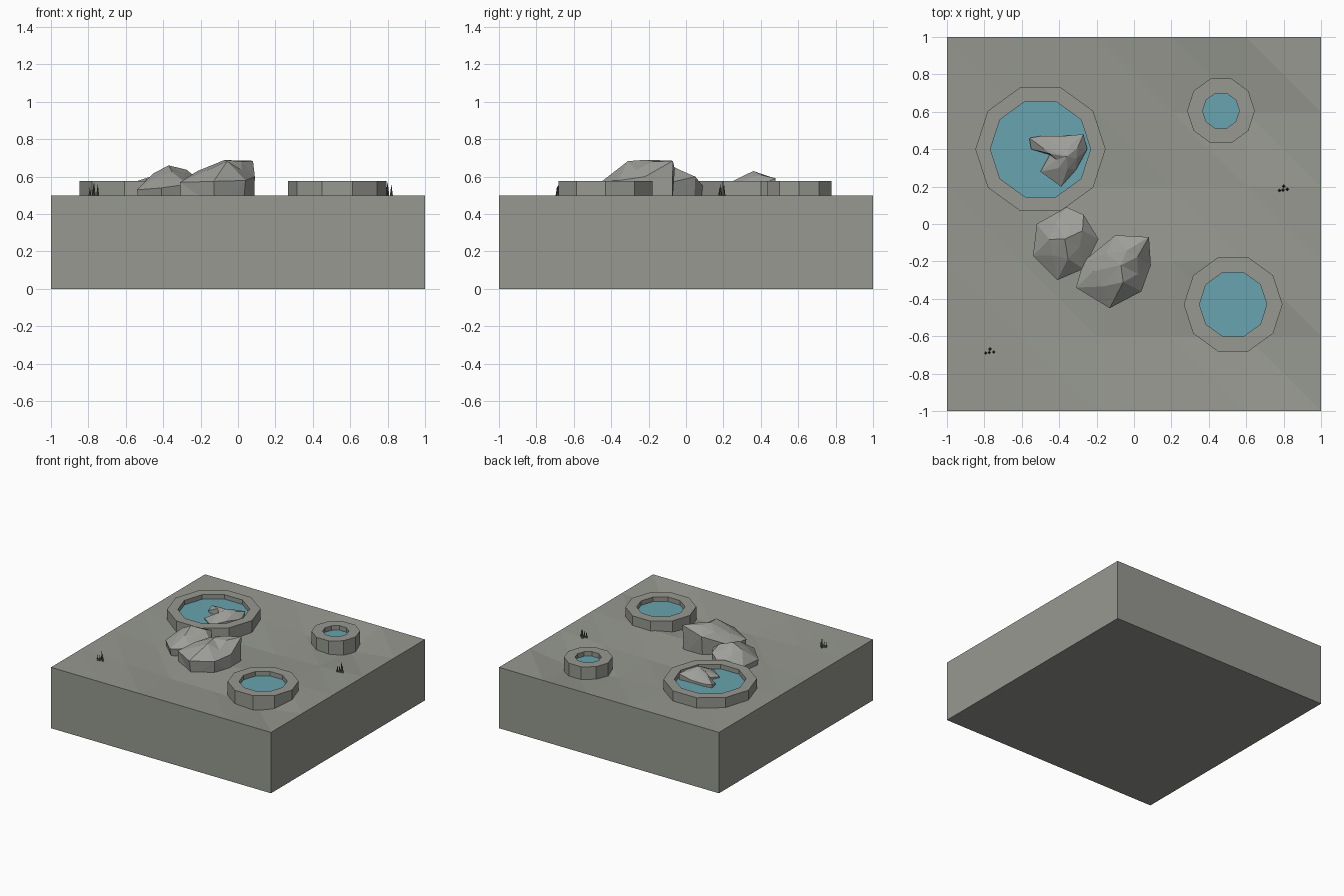
import bpy, bmesh, math, random
from mathutils import Vector

random.seed(4)
if "Cube" in bpy.data.objects:
    bpy.data.objects.remove(bpy.data.objects["Cube"], do_unlink=True)


def material(name, rgb):
    m = bpy.data.materials.new(name)
    m.use_nodes = True
    m.diffuse_color = (*rgb, 1)
    m.node_tree.nodes["Principled BSDF"].inputs["Base Color"].default_value = (*rgb, 1)
    return m


STONE = material("warm grey stone", (0.305, 0.314, 0.279))
ROCK = material("pale grey rock", (0.34, 0.34, 0.32))
WATER = material("teal water", (0.14, 0.37, 0.425))
GRASS = material("dark grey grass", (0.10, 0.105, 0.09))


def finish(bm, name, mat):
    bmesh.ops.recalc_face_normals(bm, faces=bm.faces[:])
    me = bpy.data.meshes.new(name)
    bm.to_mesh(me)
    bm.free()
    me.materials.append(mat)
    ob = bpy.data.objects.new(name, me)
    bpy.context.collection.objects.link(ob)
    return ob


def bridge(bm, a, b):
    n = len(a)
    for i in range(n):
        j = (i + 1) % n
        bm.faces.new((a[i], a[j], b[j], b[i]))


# Ground block: flat rim, gently sunken faceted top
DIPS = [[.01, .03, .03, .05], [.02, .005, .005, 0],
        [.01, .03, .03, .02], [.01, .01, .025, .05]]


def ground():
    bm = bmesh.new()
    n = 5
    g = []
    for j in range(n + 1):
        row = []
        for i in range(n + 1):
            inside = 0 < i < n and 0 < j < n
            dip = DIPS[j - 1][i - 1] if inside else 0
            row.append(bm.verts.new((-1 + .4 * i, -1 + .4 * j, .5 - dip)))
        g.append(row)
    for j in range(n):
        for i in range(n):
            a, b, c, d = g[j][i], g[j][i + 1], g[j + 1][i + 1], g[j + 1][i]
            bm.faces.new((a, b, d))
            bm.faces.new((b, c, d))
    edges = [g[0], [r[n] for r in g], g[n][::-1], [r[0] for r in g][::-1]]
    low = [bm.verts.new((e[0].co.x, e[0].co.y, 0)) for e in edges]
    for k, e in enumerate(edges):
        bm.faces.new(e[::-1] + [low[k], low[(k + 1) % 4]])
    bm.faces.new(low[::-1])
    finish(bm, "ground_block", STONE)


# Pools: ten-sided stone wall with a water disc inside
def pool(name, x, y, outer, inner):
    def ring(bm, r, z):
        return [bm.verts.new((x + r * math.cos(math.tau * k / 10),
                              y + r * math.sin(math.tau * k / 10), z)) for k in range(10)]
    bm = bmesh.new()
    rings = [ring(bm, r, z) for r, z in
             ((outer, .44), (outer, .577), (inner, .577), (inner, .44))]
    for k in range(4):
        bridge(bm, rings[k], rings[(k + 1) % 4])
    finish(bm, name + "_wall", STONE)
    bm = bmesh.new()
    bm.faces.new(ring(bm, inner, .54))
    finish(bm, name + "_water", WATER)


# Rocks: outline of shoulder points, faceted crown and tapered foot
def rock(name, apex, outline, rough):
    bm = bmesh.new()
    top = Vector(apex)
    pts = [Vector(p) for p in outline]
    shoulder = [bm.verts.new(p) for p in pts]
    foot, crown = [], []
    for i, p in enumerate(pts):
        f = p.lerp(top, random.uniform(0, .12))
        foot.append(bm.verts.new((f.x, f.y, .44)))
        c = ((p + pts[(i + 1) % len(pts)]) / 2).lerp(top, random.uniform(.3, .55))
        c.z = min(top.z - .002, c.z + random.uniform(0, rough))
        crown.append(bm.verts.new(c))
    tip = bm.verts.new(top)
    bridge(bm, foot, shoulder)
    n = len(pts)
    for i in range(n):
        j = (i + 1) % n
        bm.faces.new((shoulder[i], shoulder[j], crown[i]))
        bm.faces.new((shoulder[j], crown[j], crown[i]))
        bm.faces.new((crown[i], crown[j], tip))
    bm.faces.new(foot)
    bmesh.ops.triangulate(bm, faces=bm.faces[:])
    finish(bm, name, ROCK)


# Grass tufts: small four-sided spikes
def tuft(name, x, y):
    bm = bmesh.new()
    for dx, dy, tip in ((-.022, -.01, .545), (0, .012, .575), (.02, -.004, .56), (-.004, -.008, .55)):
        base = [bm.verts.new((x + dx + .012 * math.cos(math.tau * k / 4),
                              y + dy + .012 * math.sin(math.tau * k / 4), .47)) for k in range(4)]
        peak = bm.verts.new((x + dx, y + dy, tip))
        for k in range(4):
            bm.faces.new((base[k], base[(k + 1) % 4], peak))
        bm.faces.new(base[::-1])
    finish(bm, name, GRASS)


ground()
pool("large_pool", -.50, .40, .348, .268)
pool("medium_pool", .53, -.43, .264, .18)
pool("small_pool", .465, .605, .181, .098)

rock("front_rock", (-.07, -.22, .69),
     [(-.31, -.34, .57), (-.27, -.2, .56), (-.1, -.06, .64), (.08, -.07, .685),
      (.09, -.22, .6), (.04, -.36, .58), (-.13, -.45, .575)], .06)
rock("side_rock", (-.37, -.08, .66),
     [(-.54, -.17, .53), (-.52, 0, .53), (-.36, .09, .55), (-.27, .05, .6),
      (-.19, -.08, .57), (-.27, -.24, .56), (-.41, -.3, .54)], .03)
rock("pool_rock", (-.36, .36, .63),
     [(-.56, .46, .57), (-.5, .47, .56), (-.38, .47, .56), (-.27, .48, .59),
      (-.25, .4, .56), (-.31, .29, .57), (-.39, .2, .55), (-.5, .28, .55),
      (-.45, .37, .56), (-.55, .4, .55)], .03)

tuft("right_grass_tuft", -.77, -.68)
tuft("left_grass_tuft", .80, .19)
